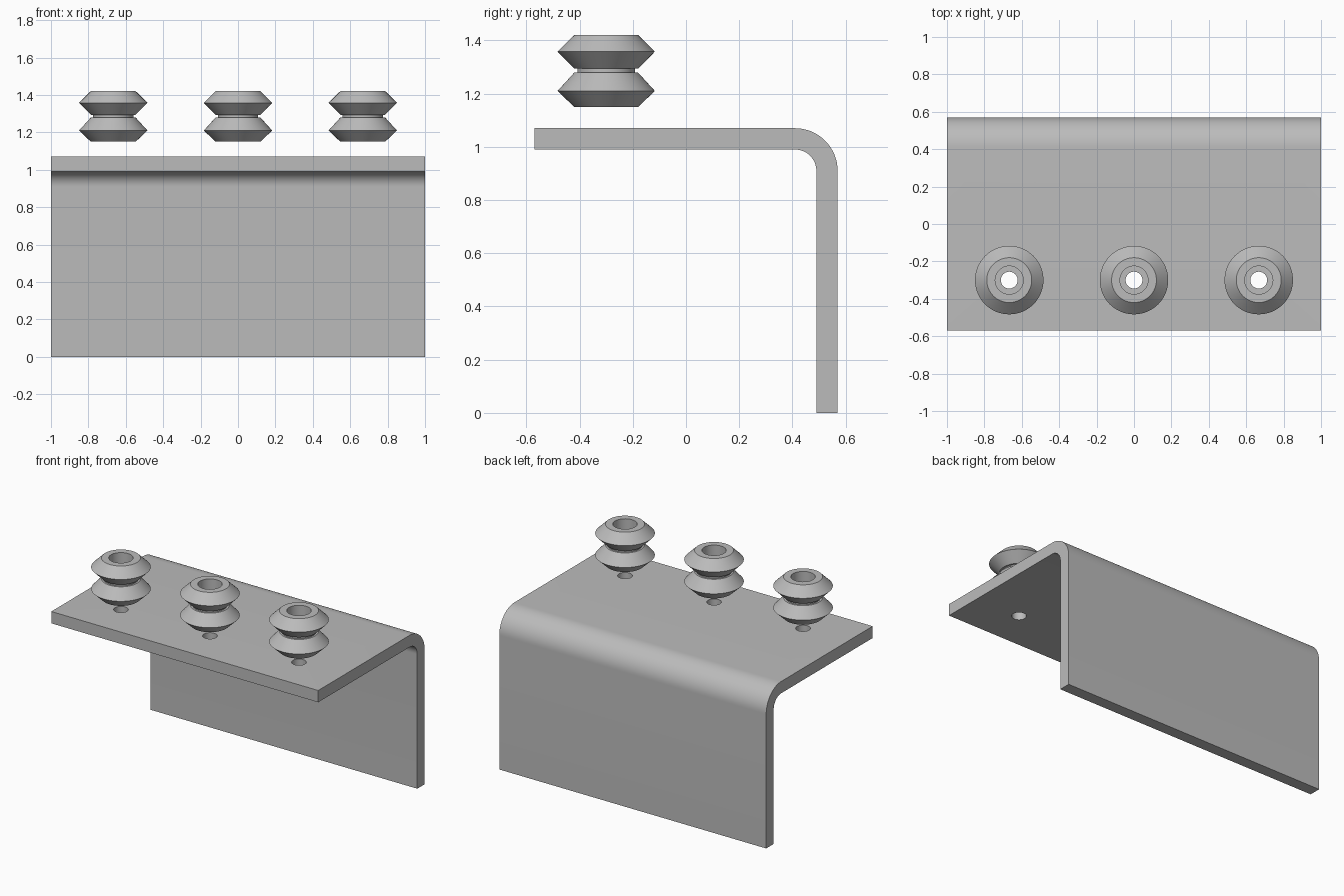
import bpy, bmesh, math

cube = bpy.data.objects.get("Cube")
if cube:
    bpy.data.objects.remove(cube, do_unlink=True)

grey = bpy.data.materials.new("plain grey")
grey.use_nodes = True
grey.diffuse_color = (0.5, 0.5, 0.5, 1)
grey.node_tree.nodes["Principled BSDF"].inputs["Base Color"].default_value = (0.5, 0.5, 0.5, 1)

HOLE_X = (-0.667, 0, 0.667)
HOLE_Y = -0.30
TOP, THICK, DEPTH = 1.07, 0.08, 0.57
OUTER_R = 0.16


def finish(name, bm):
    """Turn a bmesh into a shaded, coloured object."""
    bmesh.ops.recalc_face_normals(bm, faces=bm.faces)
    mesh = bpy.data.meshes.new(name)
    bm.to_mesh(mesh)
    bm.free()
    mesh.materials.append(grey)
    obj = bpy.data.objects.new(name, mesh)
    bpy.context.collection.objects.link(obj)
    return obj


def smooth(obj):
    bpy.ops.object.select_all(action="DESELECT")
    obj.select_set(True)
    bpy.context.view_layer.objects.active = obj
    bpy.ops.object.shade_smooth_by_angle(angle=math.radians(30))


def bend(radius, steps=16):
    """Quarter arc from the top plate round to the back plate."""
    cy, cz = DEPTH - OUTER_R, TOP - OUTER_R
    angles = [math.pi / 2 * (1 - i / steps) for i in range(steps + 1)]
    return [(cy + radius * math.cos(a), cz + radius * math.sin(a)) for a in angles]


# Bent plate: side profile extruded along x
profile = [(-DEPTH, TOP)] + bend(OUTER_R) + [(DEPTH, 0), (DEPTH - THICK, 0)]
profile += bend(OUTER_R - THICK)[::-1] + [(-DEPTH, TOP - THICK)]
bm = bmesh.new()
face = bm.faces.new([bm.verts.new((-1, y, z)) for y, z in profile])
side = bmesh.ops.extrude_face_region(bm, geom=[face])
bmesh.ops.translate(bm, vec=(2, 0, 0),
                    verts=[v for v in side["geom"] if isinstance(v, bmesh.types.BMVert)])
bracket = finish("bent_bracket", bm)

# Screw holes through the top plate
for i, x in enumerate(HOLE_X):
    bpy.ops.mesh.primitive_cylinder_add(vertices=48, radius=0.045, depth=0.3,
                                        location=(x, HOLE_Y, TOP - THICK / 2))
    cutter = bpy.context.object
    cutter.name = f"hole_cutter_{i + 1}"
    cutter.data.materials.append(grey)
    cut = bracket.modifiers.new("hole", "BOOLEAN")
    cut.object = cutter
    cut.solver = "EXACT"
    bpy.context.view_layer.objects.active = bracket
    bracket.select_set(True)
    bpy.ops.object.modifier_apply(modifier=cut.name)
    bpy.data.objects.remove(cutter, do_unlink=True)
smooth(bracket)

# Grommets: double-ridged ring, each profile point is (radius, height)
RING = [(0.075, 1.15), (0.12, 1.15), (0.183, 1.21), (0.12, 1.279), (0.108, 1.279),
        (0.108, 1.294), (0.12, 1.294), (0.183, 1.358), (0.12, 1.42), (0.075, 1.42)]
for i, x in enumerate(HOLE_X):
    bm = bmesh.new()
    verts = [bm.verts.new((r, 0, z)) for r, z in RING]
    edges = [bm.edges.new((verts[k - 1], verts[k])) for k in range(len(verts))]
    bmesh.ops.spin(bm, geom=verts + edges, cent=(0, 0, 0), axis=(0, 0, 1),
                   angle=math.tau, steps=64)
    bmesh.ops.remove_doubles(bm, verts=bm.verts, dist=0.0001)
    grommet = finish(f"grommet_{i + 1}", bm)
    grommet.location = (x, HOLE_Y, 0)
    smooth(grommet)
